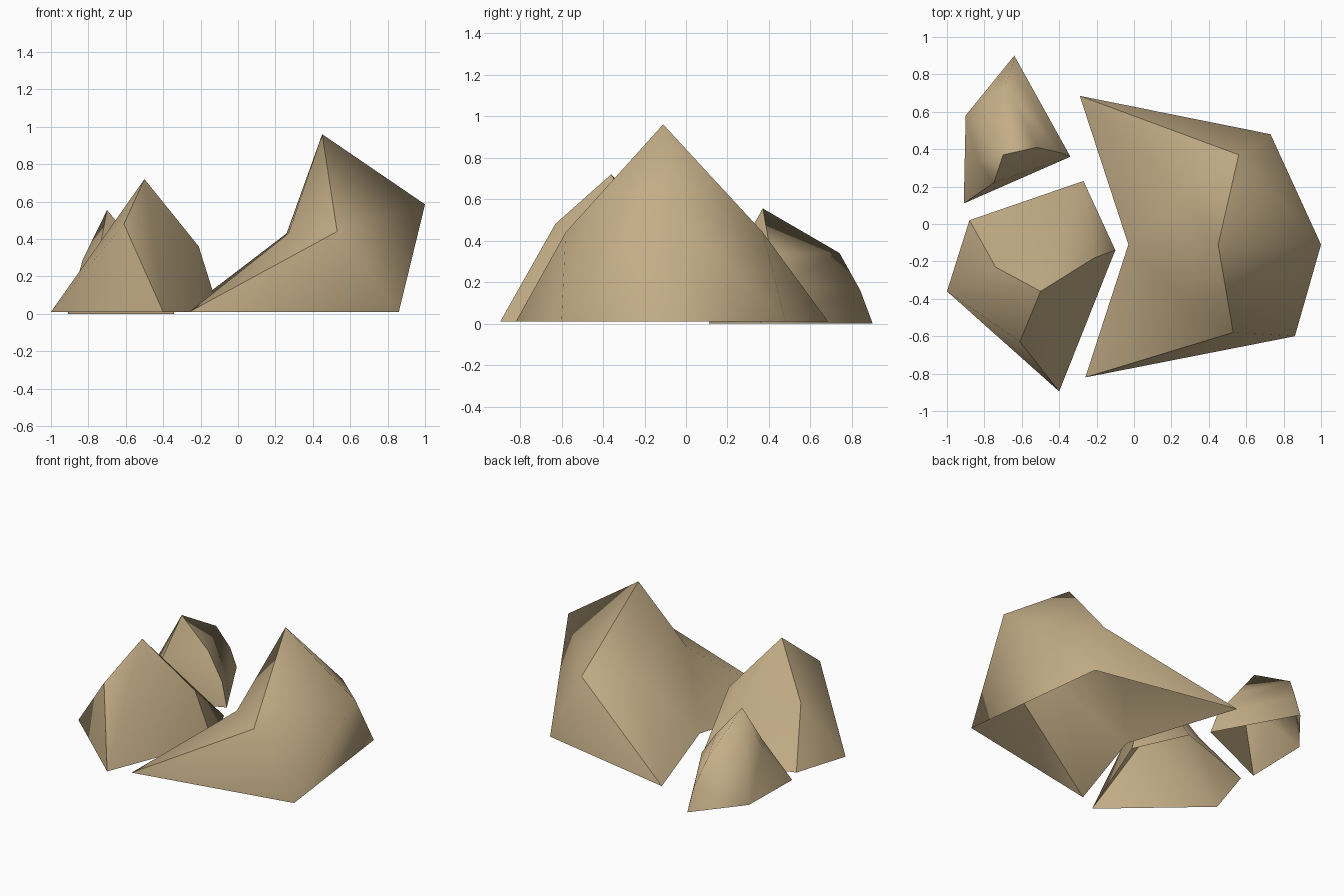
import bpy, bmesh

if "Cube" in bpy.data.objects:
    bpy.data.objects.remove(bpy.data.objects["Cube"])

# One sandstone colour for all rocks
stone = bpy.data.materials.new("sandstone")
stone.diffuse_color = (0.55, 0.42, 0.24, 1)
stone.use_nodes = True
stone.node_tree.nodes["Principled BSDF"].inputs["Base Color"].default_value = stone.diffuse_color


def make_rock(name, points, sides):
    """Hollow rock shell, open below. Each side is smooth inside, with a sharp rim."""
    bm = bmesh.new()
    verts = {k: bm.verts.new(p) for k, p in points.items()}
    side_of = {}
    for i, side in enumerate(sides):
        for f in side.split():
            face = bm.faces.new([verts[k] for k in f])
            face.smooth = True
            side_of[face] = i
    bmesh.ops.recalc_face_normals(bm, faces=bm.faces[:])
    # an open shell may be turned inside out: the rock tops must face up
    if sum(f.normal.z * f.calc_area() for f in bm.faces) < 0:
        bmesh.ops.reverse_faces(bm, faces=bm.faces[:])
    for e in bm.edges:
        e.smooth = len({side_of[f] for f in e.link_faces}) == 1
    mesh = bpy.data.meshes.new(name)
    bm.to_mesh(mesh)
    bm.free()
    mesh.materials.append(stone)
    ob = bpy.data.objects.new(name, mesh)
    bpy.context.collection.objects.link(ob)
    return ob


# Large rock: tall peak p, hollow left side with a notch n at its foot
make_rock("large_rock", {
    "a": (-0.29, 0.685, 0.01), "b": (0.73, 0.48, 0.01), "d": (0.86, -0.60, 0.01),
    "e": (-0.26, -0.82, 0.01), "n": (-0.03, -0.11, 0.01),
    "c": (0.56, 0.37, 0.44), "f": (0.53, -0.58, 0.44), "r": (1.0, -0.11, 0.585),
    "m": (0.27, -0.40, 0.43), "o": (0.26, 0.17, 0.43), "p": (0.45, -0.11, 0.96),
}, ["edf drf frp dbr rbc rcp bac",
    "aoc cop omp mfp efm emn nmo noa"])

# Medium rock, front left: three sides meeting at the peak p
make_rock("medium_rock", {
    "a": (-1.0, -0.36, 0.01), "b": (-0.40, -0.895, 0.01), "c": (-0.10, -0.14, 0.01),
    "d": (-0.27, 0.23, 0.01), "e": (-0.88, 0.02, 0.01),
    "g": (-0.61, -0.63, 0.48), "h": (-0.21, -0.18, 0.36),
    "k": (-0.74, -0.23, 0.37), "p": (-0.50, -0.36, 0.72),
}, ["dek dkp dph dhc", "aek akp apg agb", "bgp bph bhc"])

# Small rock, back left: steep front and a ridge stepping down to the back
make_rock("small_rock", {
    "a": (-0.91, 0.11, 0), "b": (-0.34, 0.36, 0), "c": (-0.64, 0.90, 0),
    "d": (-0.90, 0.58, 0), "l": (-0.75, 0.22, 0.29), "v": (-0.83, 0.33, 0.29),
    "p": (-0.70, 0.37, 0.555), "r": (-0.69, 0.74, 0.34), "s": (-0.65, 0.84, 0.16),
    "t": (-0.52, 0.41, 0.335), "u": (-0.39, 0.38, 0.16),
}, ["abl bul utl tpl",
    "avl vpl adv dpv drp dsr dcs prt tru rsu sbu scb"])
